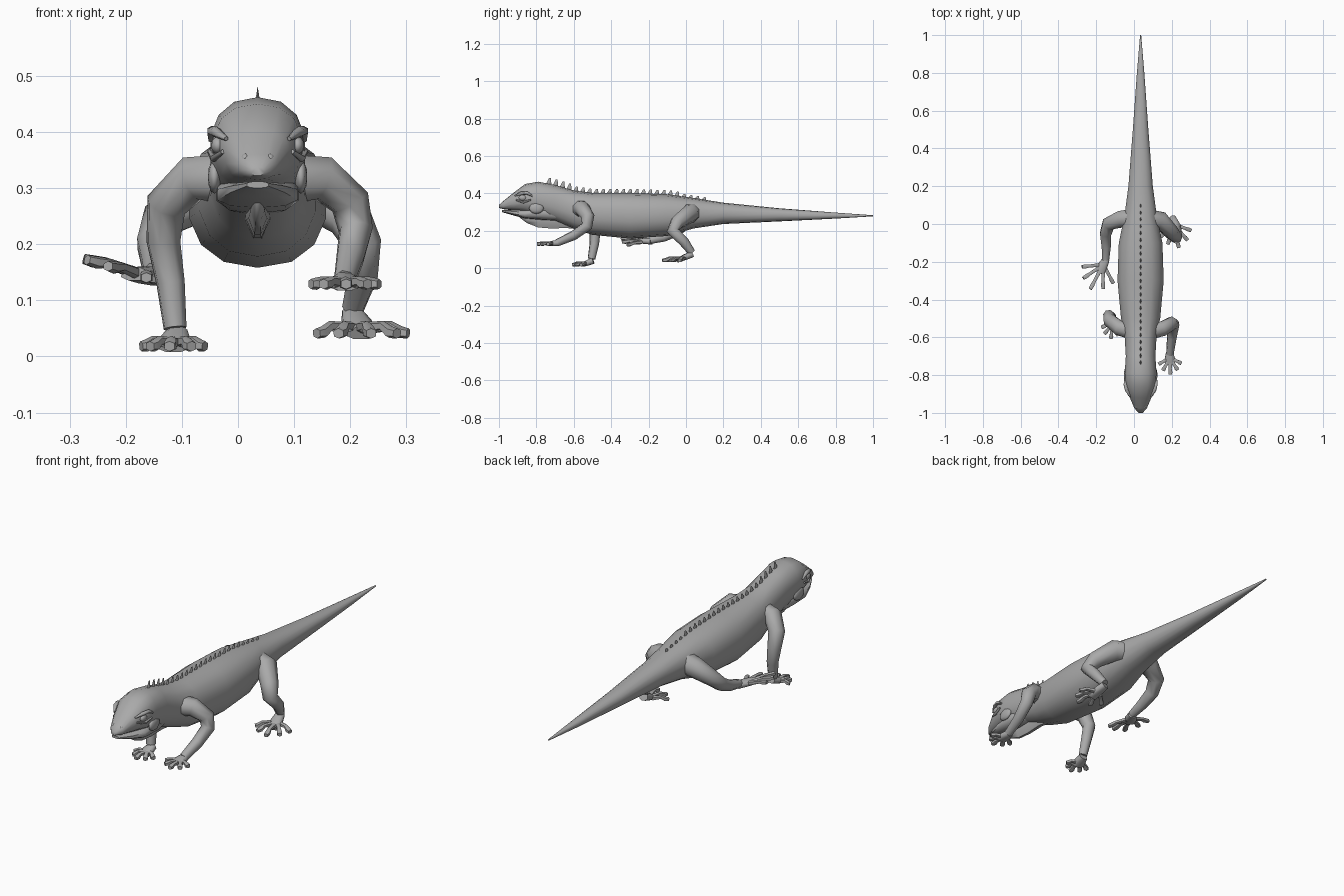
import bpy, bmesh, math
from mathutils import Vector

cube = bpy.data.objects.get("Cube")
if cube:
    bpy.data.objects.remove(cube)

skin = bpy.data.materials.new("grey skin")
skin.use_nodes = True
GREY = (0.4, 0.4, 0.4, 1)
skin.diffuse_color = GREY
skin.node_tree.nodes["Principled BSDF"].inputs["Base Color"].default_value = GREY

MID = 0.035  # the spine sits a little to the left


def loft(name, rings, sides=8, power=2.0, fixed=None, angle=60):
    """Skin elliptical rings given as (x, y, z, half width, half height)."""
    centres = [Vector(r[:3]) for r in rings]
    bm = bmesh.new()
    loops, previous, side = [], None, None
    for i, (c, r) in enumerate(zip(centres, rings)):
        ahead = centres[min(i + 1, len(rings) - 1)] - c
        behind = c - centres[max(i - 1, 0)]
        t = fixed or (ahead.normalized() + behind.normalized()).normalized()
        if side is None:
            side = t.cross(Vector((0, 0, 1))).normalized()
        else:
            side = previous.rotation_difference(t) @ side
        up, previous = side.cross(t), t
        loop = []
        for k in range(sides):
            a = math.tau * (k + 0.5) / sides
            u, v = (math.copysign(abs(w) ** (2 / power), w) for w in (math.cos(a), math.sin(a)))
            loop.append(bm.verts.new(c + side * u * r[3] + up * v * r[4]))
        loops.append(loop)
    for a, b in zip(loops, loops[1:]):
        for k in range(sides):
            n = (k + 1) % sides
            bm.faces.new((a[k], a[n], b[n], b[k]))
    bm.faces.new(loops[0])
    bm.faces.new(loops[-1])
    bmesh.ops.recalc_face_normals(bm, faces=bm.faces)
    return finish(name, bm, angle)


def finish(name, bm, angle=60):
    mesh = bpy.data.meshes.new(name)
    bm.to_mesh(mesh)
    bm.free()
    mesh.materials.append(skin)
    ob = bpy.data.objects.new(name, mesh)
    bpy.context.collection.objects.link(ob)
    bpy.ops.object.select_all(action='DESELECT')
    ob.select_set(True)
    bpy.context.view_layer.objects.active = ob
    bpy.ops.object.shade_smooth_by_angle(angle=math.radians(angle))
    return ob


def along_spine(name, profile, sides, power):
    """Profile rows are (y, top, bottom, half width)."""
    rings = [(MID, y, (t + b) / 2, w, (t - b) / 2) for y, t, b, w in profile]
    return loft(name, rings, sides, power, Vector((0, 1, 0)))


def tube(name, points, sides=8):
    return loft(name, [(*p, p[3]) for p in points], sides)


# Head, trunk and tail in one skin
body = [
    (-1, .338, .322, .012), (-.975, .36, .315, .034), (-.92, .405, .308, .058),
    (-.86, .45, .297, .08), (-.79, .462, .275, .086), (-.7, .445, .25, .08),
    (-.6, .415, .21, .086), (-.5, .402, .178, .106), (-.3, .402, .158, .125),
    (-.1, .395, .172, .118), (.04, .375, .212, .088), (.2, .35, .236, .066),
    (.5, .32, .25, .042), (.8, .297, .265, .02), (1, .283, .277, .003)]
along_spine("body", body, 14, 2.3)

# Lower jaw and throat flap
along_spine("lower_jaw", [
    (-.985, .312, .3, .02), (-.93, .312, .284, .05), (-.86, .312, .265, .074),
    (-.76, .33, .255, .076), (-.66, .32, .25, .05)], 10, 2.6)
along_spine("throat_flap", [
    (-.89, .29, .27, .008), (-.85, .3, .238, .014), (-.79, .31, .213, .018),
    (-.72, .31, .207, .022), (-.64, .31, .21, .026), (-.54, .28, .2, .02)], 8, 1.6)


# Eyes, brows and nostrils, mirrored across the spine
def ball(name, centre, size):
    bm = bmesh.new()
    bmesh.ops.create_icosphere(bm, subdivisions=2, radius=1)
    for v in bm.verts:
        v.co = Vector(centre) + Vector(a * b for a, b in zip(v.co, size))
    finish(name, bm)


for s, label in ((1, "left"), (-1, "right")):
    ball(label + "_eye", (MID + s * .071, -.873, .376), (.012, .022, .016))
    tube(label + "_brow", [(MID + s * x, y, z, r) for x, y, z, r in (
        (.056, -.915, .388, .004), (.074, -.88, .4, .01),
        (.082, -.85, .402, .009), (.084, -.82, .385, .004))], 6)
    tube(label + "_lower_lid", [(MID + s * x, y, z, r) for x, y, z, r in (
        (.062, -.91, .365, .004), (.078, -.87, .353, .007), (.086, -.83, .365, .004))], 6)
    ball(label + "_nostril", (MID + s * .022, -.965, .353), (.008, .012, .009))
    # Cheek plate behind the jaw
    ball(label + "_cheek", (MID + s * .077, -.8, .32), (.012, .04, .03))


# Crest of flat spikes following the back
def back_height(y):
    for a, b in zip(body, body[1:]):
        if a[0] <= y <= b[0]:
            return a[1] + (b[1] - a[1]) * (y - a[0]) / (b[0] - a[0])


bm = bmesh.new()
y = -.735
while y < .1:
    z = back_height(y)
    tall = .03 if y < -.62 else .022 if y < -.05 else .013
    base = [bm.verts.new((MID + dx, y + dy, z - .008))
            for dx, dy in ((0, -.016), (.006, 0), (0, .016), (-.006, 0))]
    tip = [bm.verts.new((MID, y + dy, z + tall)) for dy in (.003, .012)]
    f, l, b, r = base
    for face in ((f, l, tip[0]), (l, tip[1], tip[0]), (l, b, tip[1]),
                 (b, r, tip[1]), (r, tip[0], tip[1]), (r, f, tip[0])):
        bm.faces.new(face)
    y += .036
finish("back_crest", bm, 20)


def foot(name, wrist, heading, spread, palm, reach, tilt=0.0, drop=0.0, wide=.028):
    """Flat palm with five toes fanned around the heading (degrees in plan)."""
    def ahead(origin, degrees, length, fall):
        a = math.radians(degrees)
        x, y = math.cos(a) * length, math.sin(a) * length
        return Vector((origin[0] + x, origin[1] + y, origin[2] + tilt * x - fall))
    heel = ahead(wrist, heading, -.012, 0)
    knuckle = ahead(wrist, heading, palm, drop)
    loft(name + "_palm", [(*heel, .02, .018), (*heel.lerp(knuckle, .5), wide, .016),
                          (*knuckle, wide, .012)], 8, 2.4)
    for i in range(5):
        f = i / 2 - 1
        angle = heading + f * spread
        length = reach * (1 - .2 * abs(f))
        root = ahead(wrist, heading + f * 30, palm * (.85 - .25 * abs(f)), drop * .7)
        mid = ahead(root, angle, length * .55, -.003)
        tip = ahead(root, angle, length, drop * .3)
        loft(f"{name}_toe_{i + 1}", [(*root, .011, .011), (*mid, .009, .009),
             (*root.lerp(tip, .8), .012, .011), (*tip, .01, .009)], 6, 2.6)


# Front legs: left one lifted forward, right one planted
tube("left_front_leg", [
    (.07, -.57, .315, .05), (.15, -.555, .318, .042), (.2, -.525, .275, .036),
    (.21, -.53, .225, .031), (.2, -.6, .175, .026), (.19, -.69, .135, .02)])
foot("left_front_foot", (.189, -.69, .135), -88, 62, .05, .065, drop=.006)
tube("right_front_leg", [
    (0, -.57, .315, .05), (-.08, -.55, .318, .042), (-.128, -.51, .27, .037),
    (-.133, -.485, .205, .031), (-.12, -.49, .13, .026), (-.112, -.505, .05, .021)])
foot("right_front_foot", (-.11, -.508, .04), -97, 62, .045, .062, drop=.022)

# Hind legs: left one planted, right one swung forward
tube("left_hind_leg", [
    (.06, .03, .3, .055), (.14, .02, .29, .05), (.2, -.045, .245, .04),
    (.222, -.07, .2, .034), (.222, -.01, .14, .027), (.205, .03, .085, .02)])
foot("left_hind_foot", (.206, .022, .075), -78, 58, .07, .092, drop=.034)
tube("right_hind_leg", [
    (0, .03, .3, .055), (-.07, .025, .285, .048), (-.135, .0, .245, .038),
    (-.15, -.05, .2, .032), (-.147, -.12, .165, .026), (-.15, -.19, .148, .02)])
foot("right_hind_foot", (-.152, -.195, .145), -118, 56, .07, .11, tilt=-.3, drop=.008)
